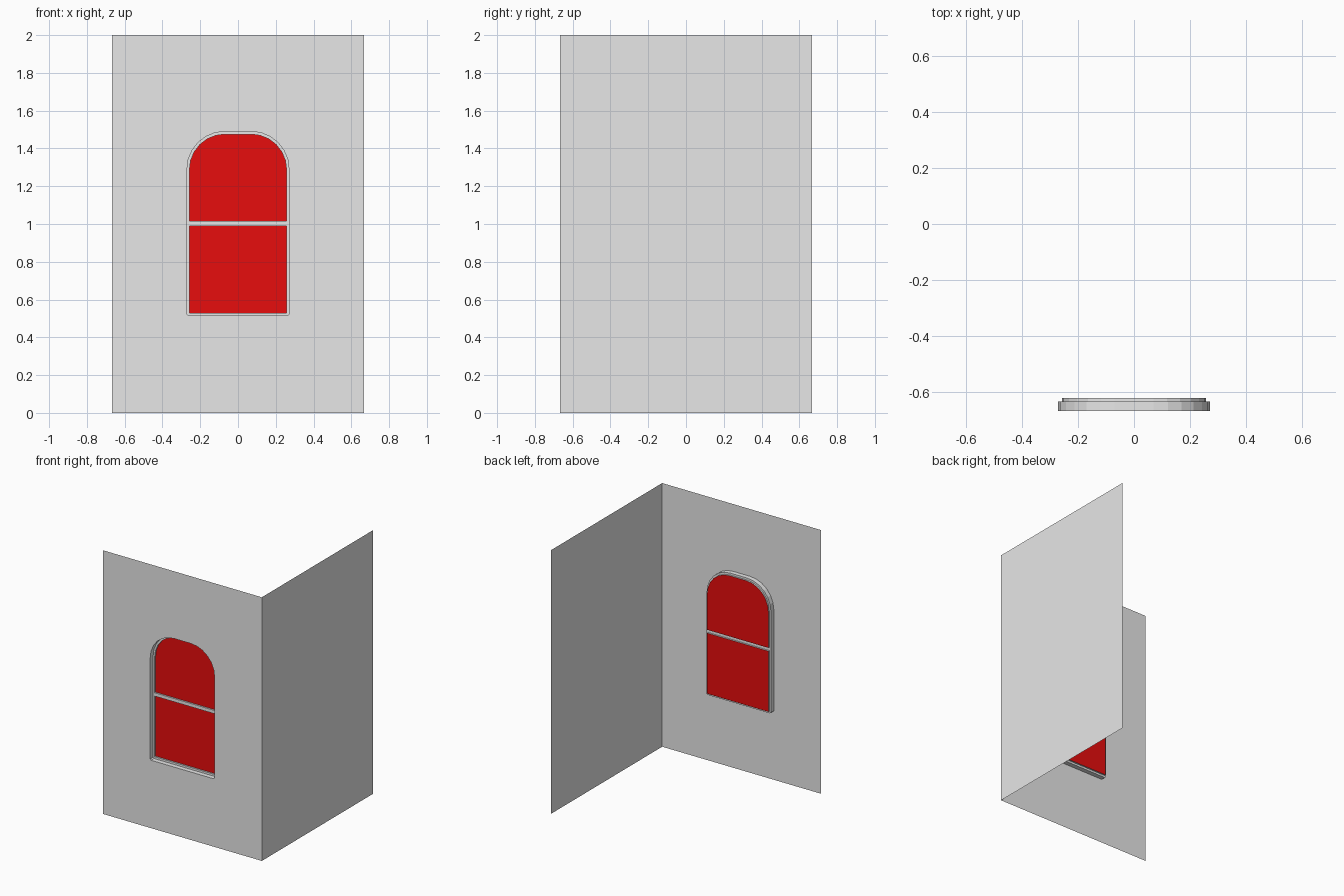
import bpy, bmesh, math

cube = bpy.data.objects.get("Cube")
if cube:
    bpy.data.objects.remove(cube, do_unlink=True)

HALF, HEIGHT = 0.667, 2.0
WALL_Y, FRAME_Y, PANE_Y = -0.667, -0.632, -0.62


def material(name, rgb):
    m = bpy.data.materials.new(name)
    m.use_nodes = True
    m.diffuse_color = (*rgb, 1)
    m.node_tree.nodes["Principled BSDF"].inputs["Base Color"].default_value = (*rgb, 1)
    return m


grey = material("plaster grey", (0.8, 0.8, 0.8))
red = material("window red", (1.0, 0.005, 0.005))


def arch(w, top, r, steps=6):
    """Right half of the rounded head, from the side up to the centre line."""
    turns = [math.pi / 2 * i / steps for i in range(steps + 1)]
    return [(w - r + r * math.cos(a), top - r + r * math.sin(a)) for a in turns] + [(0, top)]


def build(name, mat, faces=(), strips=()):
    """Half a part from flat faces (points, y) and strips (points, y1, y2), mirrored in x."""
    bm = bmesh.new()
    for pts, y in faces:
        bm.faces.new([bm.verts.new((x, y, z)) for x, z in pts])
    for pts, y1, y2 in strips:
        for (xa, za), (xb, zb) in zip(pts, pts[1:]):
            bm.faces.new([bm.verts.new(p) for p in
                          ((xa, y1, za), (xb, y1, zb), (xb, y2, zb), (xa, y2, za))])
    bmesh.ops.remove_doubles(bm, verts=bm.verts[:], dist=1e-5)
    me = bpy.data.meshes.new(name)
    bm.to_mesh(me)
    bm.free()
    me.materials.append(mat)
    ob = bpy.data.objects.new(name, me)
    bpy.context.collection.objects.link(ob)
    mirror = ob.modifiers.new("mirror", 'MIRROR')
    mirror.use_clip = True
    return ob


# Half outlines of the opening and the two panes, bottom centre to top centre
opening = [(0, 0.515), (0.262, 0.515), (0.27, 0.523)] + arch(0.27, 1.49, 0.2)
lower = [(0, 0.53), (0.257, 0.53), (0.257, 0.99), (0, 0.99)]
upper = [(0, 1.015), (0.257, 1.015)] + arch(0.257, 1.475, 0.187)

# Front wall with the window opening
wall_edge = [(0, 0), (HALF, 0), (HALF, HEIGHT), (0, HEIGHT)]
build("front_wall", grey, faces=[(wall_edge + opening[::-1], WALL_Y)])

# Recessed frame with crossbar, and the shallow pockets around the panes
build("window_frame", grey,
      faces=[(opening + upper[::-1] + lower[::-1], FRAME_Y)],
      strips=[(opening, WALL_Y, FRAME_Y),
              (lower, FRAME_Y, PANE_Y), (upper, FRAME_Y, PANE_Y)])

# Panes
build("lower_pane", red, faces=[(lower, PANE_Y)])
build("upper_pane", red, faces=[(upper, PANE_Y)])

# Side wall, a single sheet
me = bpy.data.meshes.new("side_wall")
me.from_pydata([(HALF, y, z) for y, z in
                ((-HALF, 0), (HALF, 0), (HALF, HEIGHT), (-HALF, HEIGHT))], [], [(0, 1, 2, 3)])
me.materials.append(grey)
bpy.context.collection.objects.link(bpy.data.objects.new("side_wall", me))
